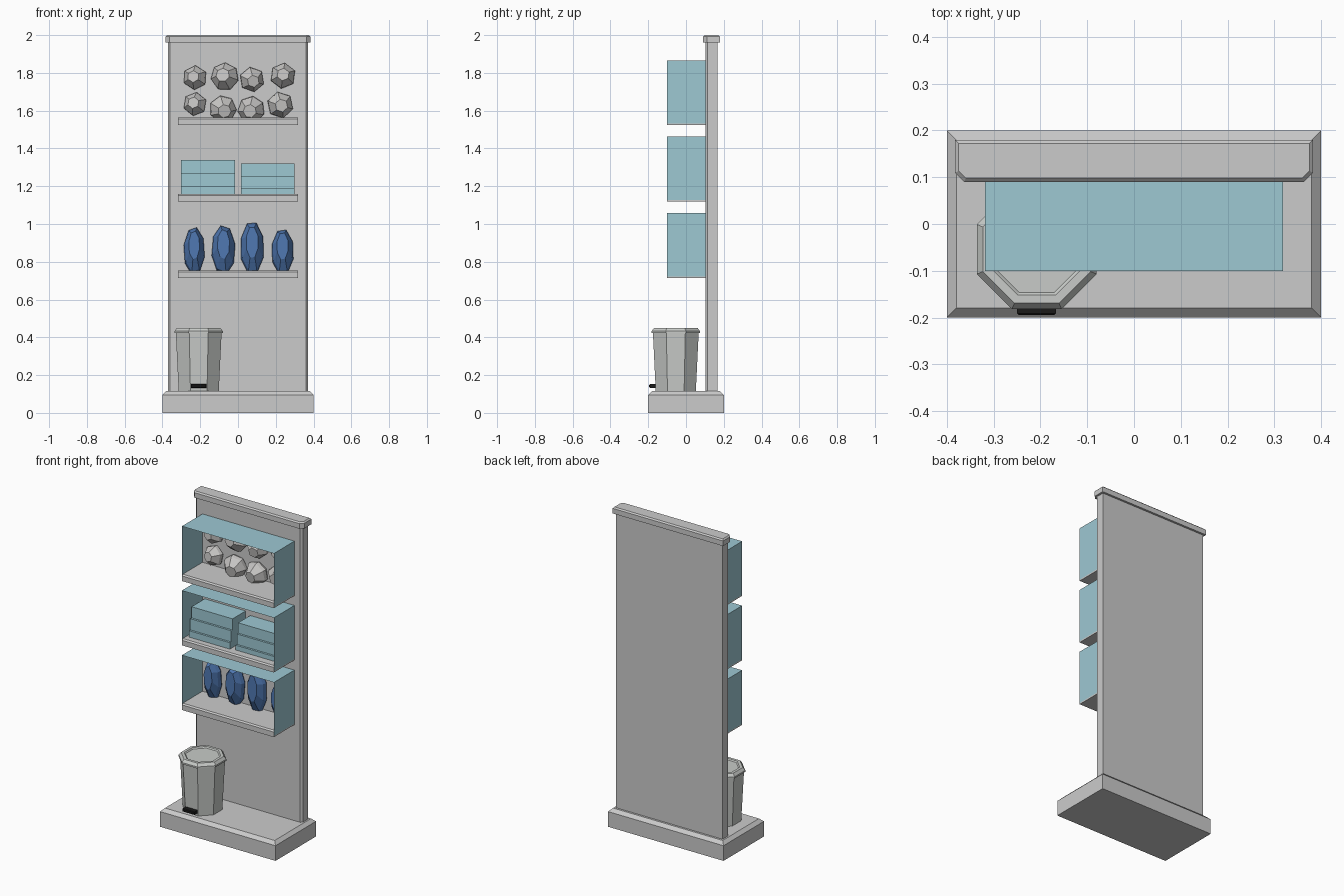
import bpy, bmesh, math, random
from mathutils import Matrix, Vector

random.seed(4)
if "Cube" in bpy.data.objects:
    bpy.data.objects.remove(bpy.data.objects["Cube"])


def material(name, rgb):
    m = bpy.data.materials.new(name)
    m.use_nodes = True
    m.diffuse_color = (*rgb, 1)
    m.node_tree.nodes["Principled BSDF"].inputs["Base Color"].default_value = (*rgb, 1)
    return m


grey = material("light grey", (0.6, 0.6, 0.6))
bin_grey = material("bin grey", (0.58, 0.6, 0.58))
rock_grey = material("rock grey", (0.57, 0.56, 0.55))
teal = material("pale teal", (0.34, 0.58, 0.65))
blue = material("deep blue", (0.08, 0.19, 0.45))
black = material("black", (0.01, 0.01, 0.01))


def finish(name, bm, mat):
    bmesh.ops.recalc_face_normals(bm, faces=bm.faces)
    mesh = bpy.data.meshes.new(name)
    bm.to_mesh(mesh)
    bm.free()
    mesh.materials.append(mat)
    obj = bpy.data.objects.new(name, mesh)
    bpy.context.collection.objects.link(obj)
    return obj


def box(name, lo, hi, mat, *bevels):
    """Box between two corners; each bevel is (width, test on edge midpoint and direction)."""
    lo, hi = Vector(lo), Vector(hi)
    bm = bmesh.new()
    bmesh.ops.create_cube(bm, size=1)
    bmesh.ops.scale(bm, vec=hi - lo, verts=bm.verts)
    bmesh.ops.translate(bm, vec=(lo + hi) / 2, verts=bm.verts)
    for width, test in bevels:
        chosen = []
        for e in bm.edges:
            a, b = e.verts[0].co, e.verts[1].co
            if test((a + b) / 2, (b - a).normalized()):
                chosen.append(e)
        bmesh.ops.bevel(bm, geom=chosen, offset=width, segments=1,
                        affect='EDGES', profile=0.5)
    return finish(name, bm, mat)


def loft(name, rings, sides, mat, matrix=Matrix(), turn=0.0):
    """Join polygon rings of (x radius, y radius, height, y shift) and cap both ends."""
    bm = bmesh.new()
    loops = []
    for rx, ry, h, shift in rings:
        loop = []
        for i in range(sides):
            a = turn + math.tau * i / sides
            loop.append(bm.verts.new((rx * math.cos(a), ry * math.sin(a) + shift, h)))
        loops.append(loop)
    for low, high in zip(loops, loops[1:]):
        for i in range(sides):
            j = (i + 1) % sides
            bm.faces.new((low[i], low[j], high[j], high[i]))
    bm.faces.new(loops[0][::-1])
    bm.faces.new(loops[-1])
    bm.transform(matrix)
    return finish(name, bm, mat)


# Base, back panel and top cap
box("base", (-0.4, -0.2, 0), (0.4, 0.2, 0.115), grey,
    (0.02, lambda c, d: c.z > 0.11))
box("back_panel", (-0.37, 0.103, 0.11), (0.37, 0.167, 1.97), grey,
    (0.011, lambda c, d: abs(d.z) > 0.9 and c.y < 0.11))
box("top_cap", (-0.383, 0.09, 1.96), (0.383, 0.18, 2), grey,
    (0.02, lambda c, d: abs(d.z) > 0.9 and c.y < 0.1),
    (0.008, lambda c, d: c.z > 1.999))

# Three open display boxes: a grey shelf under a thin folded cover
W, FRONT, BACK = 0.319, -0.1, 0.104
shelf_levels = {"lower": 0.715, "middle": 1.12, "upper": 1.523}
for level, z in shelf_levels.items():
    box(level + "_shelf", (-W + 0.001, FRONT, z), (W - 0.001, BACK, z + 0.04), grey,
        (0.008, lambda c, d, z=z: c.z > z + 0.039 and c.y < FRONT + 0.001))
    bm = bmesh.new()
    rows = [[bm.verts.new((x, y, h)) for y in (FRONT, BACK)]
            for x, h in ((-W, z + 0.008), (-W, z + 0.343), (W, z + 0.343), (W, z + 0.008))]
    for (a, b), (c, d) in zip(rows, rows[1:]):
        bm.faces.new((a, b, d, c))
    finish(level + "_cover", bm, teal)

# Folded stacks on the middle shelf, each layer set a little further back
stacks = {"left_stack": (0.157, 1.32, 0.065, -0.02),
          "right_stack": (-0.159, 1.34, 0.07, -0.03)}
for name, (x, top, thick, front) in stacks.items():
    for i in range(3):
        hi = top - i * thick
        box(f"{name}_layer_{i + 1}", (x - 0.142, front - 0.013 * i, hi - thick),
            (x + 0.142, 0.1, hi), teal)

# Faceted rocks set into the panel in two rows
to_front = Matrix.Rotation(math.pi / 2, 4, 'X')
rocks = [(-0.228, 1.775, 0.066, 6), (-0.07, 1.78, 0.076, 7),
         (0.074, 1.765, 0.068, 6), (0.238, 1.785, 0.07, 6),
         (-0.228, 1.635, 0.064, 6), (-0.08, 1.608, 0.074, 7),
         (0.07, 1.605, 0.074, 7), (0.224, 1.63, 0.072, 6)]
for i, (x, z, r, sides) in enumerate(rocks):
    tilt = Matrix.Rotation(random.uniform(-0.2, 0.2), 4, 'X') @ \
        Matrix.Rotation(random.uniform(-0.2, 0.2), 4, 'Z')
    place = Matrix.Translation((x, 0.092, z)) @ tilt @ to_front @ Matrix.Scale(r, 4)
    loft(f"rock_{i + 1}", [(0.5, 0.5, -0.8, 0), (0.98, 0.98, -0.1, 0),
                           (0.96, 0.96, 0.2, 0), (0.48, 0.48, 0.85, 0)],
         sides, rock_grey, place, turn=math.pi / 2 + random.uniform(-0.3, 0.3))

# Tall blue gems above the lower shelf
gems = [(-0.232, 0.985, 0.057), (-0.077, 0.995, 0.064),
        (0.075, 1.015, 0.064), (0.236, 0.975, 0.06)]
for i, (x, top, r) in enumerate(gems):
    half = (top - 0.73) / 2
    place = Matrix.Translation((x, 0.09, 0.73 + half)) @ to_front
    loft(f"gem_{i + 1}", [(r * 0.5, half * 0.6, -0.05, 0), (r, half, 0, 0),
                          (r * 0.9, half * 0.92, 0.025, 0.004),
                          (r * 0.52, half * 0.6, 0.058, 0.03)],
         8, blue, place, turn=math.pi / 8 + random.uniform(-0.2, 0.2))

# Octagonal pedal bin with a sloped rim and sunken lid
flat = 1 / math.cos(math.pi / 8)
profile = [(0.106, 0.113), (0.121, 0.423), (0.128, 0.423), (0.128, 0.433),
           (0.115, 0.45), (0.098, 0.45), (0.092, 0.443)]
loft("pedal_bin", [(r * flat, r * flat, h, 0) for r, h in profile], 8, bin_grey,
     Matrix.Translation((-0.208, -0.054, 0)), turn=math.pi / 8)
box("bin_pedal", (-0.25, -0.195, 0.133), (-0.167, -0.155, 0.152), black,
    (0.004, lambda c, d: c.y < -0.19))
